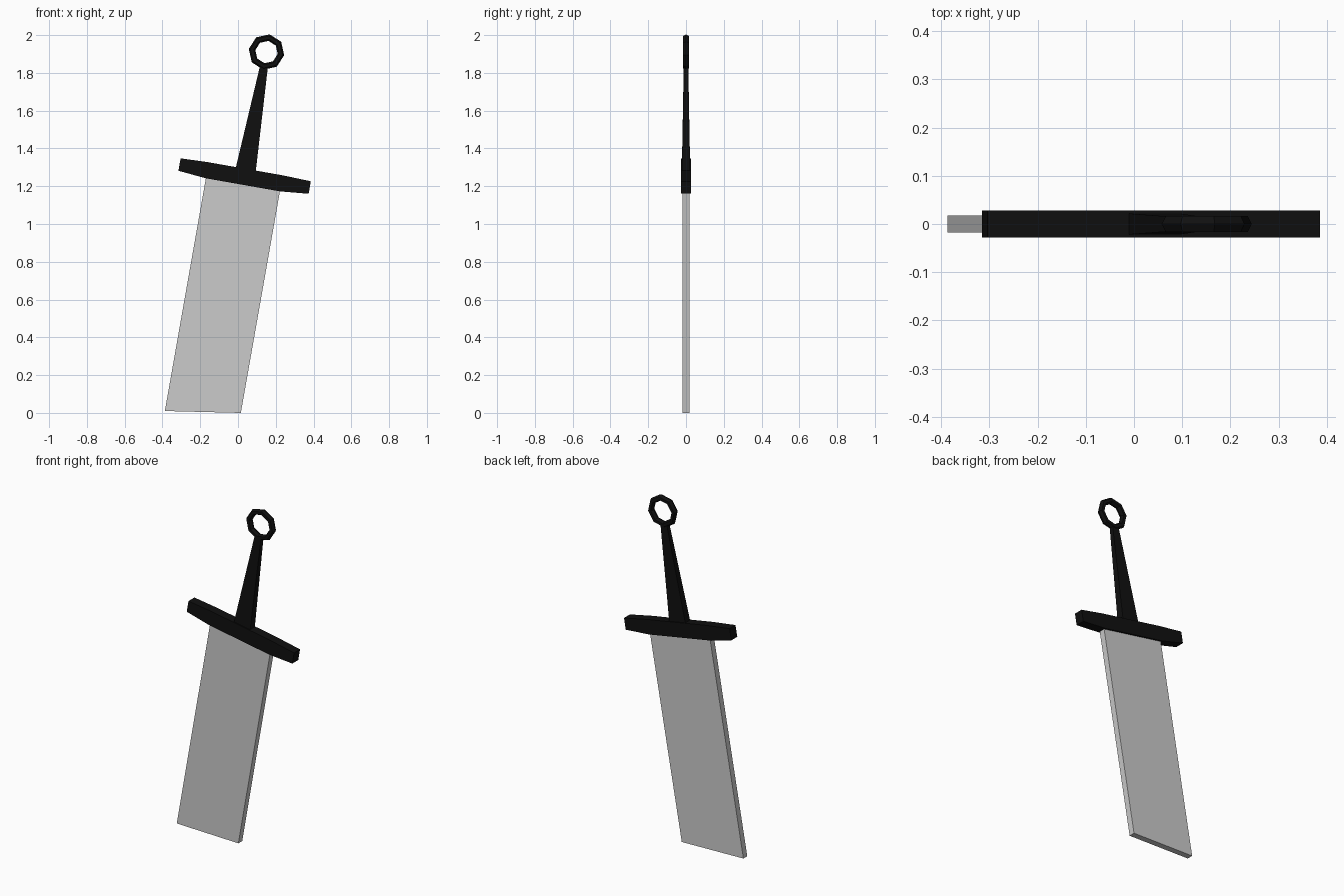
import bpy, bmesh
from math import radians, cos, sin, pi
from mathutils import Matrix

if "Cube" in bpy.data.objects:
    bpy.data.objects.remove(bpy.data.objects["Cube"])

# The sword is modelled upright around the guard centre, then leaned 10 degrees
LEAN = Matrix.Translation((0.035, 0, 1.2535)) @ Matrix.Rotation(radians(10), 4, 'Y')

black = bpy.data.materials.new("black_metal")
black.diffuse_color = (0.005, 0.005, 0.005, 1)
black.use_nodes = True
black.node_tree.nodes["Principled BSDF"].inputs["Base Color"].default_value = black.diffuse_color


def finish(name, bm, mat=None):
    bmesh.ops.recalc_face_normals(bm, faces=bm.faces)
    bm.transform(LEAN)
    me = bpy.data.meshes.new(name)
    bm.to_mesh(me)
    bm.free()
    if mat:
        me.materials.append(mat)
    ob = bpy.data.objects.new(name, me)
    bpy.context.collection.objects.link(ob)
    return ob


def plate(name, profile, mat=None):
    """Closed solid from (x, z, half thickness) outline points."""
    bm = bmesh.new()
    front = [bm.verts.new((x, -t, z)) for x, z, t in profile]
    back = [bm.verts.new((x, t, z)) for x, z, t in profile]
    bm.faces.new(front)
    bm.faces.new(back[::-1])
    n = len(profile)
    for i in range(n):
        j = (i + 1) % n
        bm.faces.new((front[i], back[i], back[j], front[j]))
    return finish(name, bm, mat)


# Blade with slanted end
B = 0.018
plate("blade", [(-0.2, -0.04, B), (-0.2, -1.298, B), (0.198, -1.238, B), (0.198, -0.04, B)])

# Cross guard, deeper in the middle
G = 0.0275
plate("guard", [(-0.35, 0.034, G), (-0.35, -0.033, G), (-0.2, -0.047, G), (0.2, -0.047, G),
                (0.35, -0.033, G), (0.35, 0.034, G), (0.2, 0.039, G), (-0.2, 0.039, G)], black)

# Tapered grip
plate("grip", [(-0.054, 0.03, 0.022), (0.054, 0.03, 0.022),
               (0.021, 0.59, 0.012), (-0.021, 0.59, 0.012)], black)

# Eight-sided ring pommel with a six-sided section
bm = bmesh.new()
SEG, SIDES, R, r = 8, 6, 0.0775, 0.0175
rings = []
for i in range(SEG):
    a = pi / 2 + i * 2 * pi / SEG
    ring = []
    for k in range(SIDES):
        b = k * 2 * pi / SIDES
        d = R + r * cos(b)
        ring.append(bm.verts.new((d * cos(a), 1.1 * r * sin(b), 0.667 + d * sin(a))))
    rings.append(ring)
for i in range(SEG):
    p, q = rings[i], rings[(i + 1) % SEG]
    for k in range(SIDES):
        m = (k + 1) % SIDES
        bm.faces.new((p[k], p[m], q[m], q[k]))
finish("pommel_ring", bm, black)
